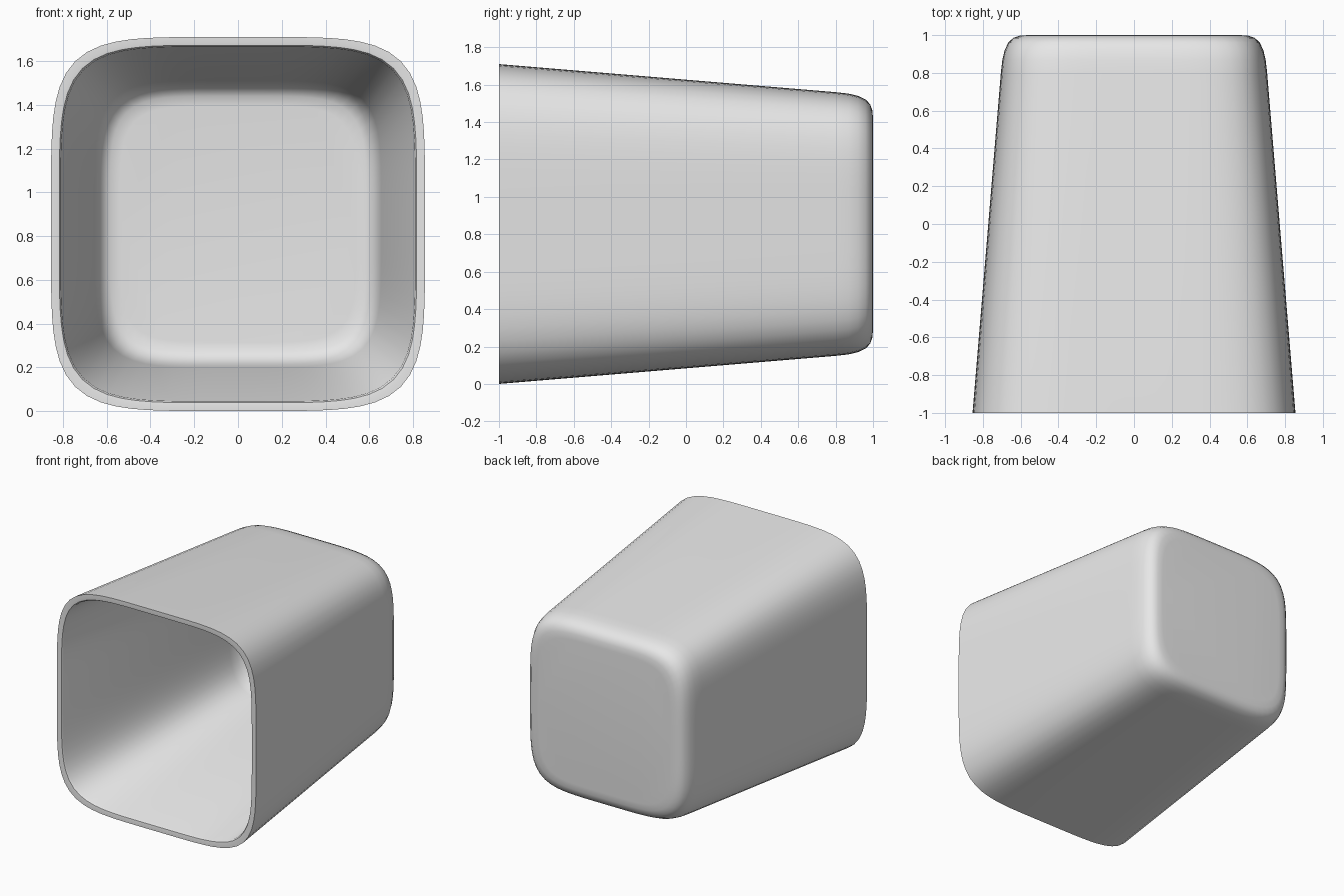
import bpy
import bmesh
from math import cos, sin, pi

cube = bpy.data.objects.get("Cube")
if cube:
    bpy.data.objects.remove(cube, do_unlink=True)

SIDES = 96
CENTRE_Z = 0.855
SQUARENESS = 5

# Single pale grey material
grey = bpy.data.materials.new("pale grey")
grey.use_nodes = True
colour = (0.8, 0.8, 0.8, 1)
grey.diffuse_color = colour
grey.node_tree.nodes["Principled BSDF"].inputs["Base Color"].default_value = colour


def rounded_square(bm, y, half):
    """Ring of vertices on a softly bowed rounded square."""
    ring = []
    for i in range(SIDES):
        a = 2 * pi * i / SIDES
        c, s = cos(a), sin(a)
        r = half * (abs(c) ** SQUARENESS + abs(s) ** SQUARENESS) ** (-1 / SQUARENESS)
        ring.append(bm.verts.new((r * c, y, CENTRE_Z + r * s)))
    return ring


# Profile (depth, half width): inner floor, inner wall, rim, outer wall, base
inner = [(0.955, 0.54), (0.95, 0.585), (0.93, 0.615), (0.89, 0.638), (0.83, 0.655), (-0.985, 0.81)]
rim = [(-0.998, 0.817), (-1.0, 0.83), (-1.0, 0.855)]
outer = [(0.80, 0.705), (0.87, 0.697), (0.92, 0.685), (0.96, 0.666), (0.985, 0.64), (0.997, 0.605), (1.0, 0.56)]

bm = bmesh.new()
rings = [rounded_square(bm, y, half) for y, half in inner + rim + outer]
for a, b in zip(rings, rings[1:]):
    for i in range(SIDES):
        j = (i + 1) % SIDES
        bm.faces.new((a[i], a[j], b[j], b[i]))

# Flat inner floor and outer base
bm.faces.new(rings[0])
bm.faces.new(rings[-1])
bmesh.ops.recalc_face_normals(bm, faces=bm.faces)

mesh = bpy.data.meshes.new("tapered_cup")
bm.to_mesh(mesh)
bm.free()
mesh.materials.append(grey)
cup = bpy.data.objects.new("tapered_cup", mesh)
bpy.context.collection.objects.link(cup)

# Smooth walls, crisp rim edge
bpy.ops.object.select_all(action='DESELECT')
cup.select_set(True)
bpy.context.view_layer.objects.active = cup
bpy.ops.object.shade_smooth_by_angle(angle=0.7)
